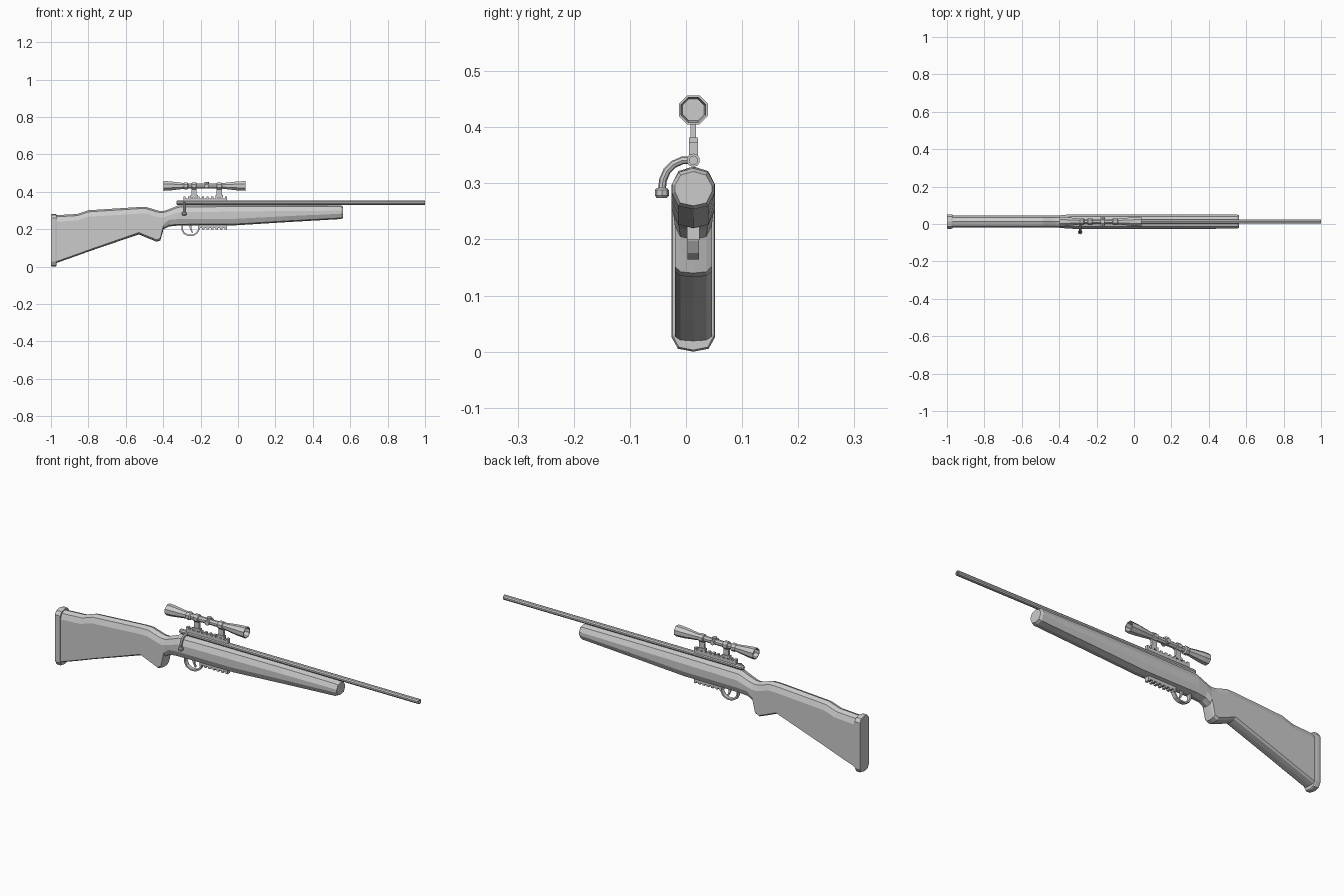
import bpy, bmesh
from math import sin, cos, pi
from mathutils import Vector

if "Cube" in bpy.data.objects:
    bpy.data.objects.remove(bpy.data.objects["Cube"])

CY = 0.013  # centre plane of the rifle


def make(name, bm):
    bmesh.ops.recalc_face_normals(bm, faces=bm.faces)
    me = bpy.data.meshes.new(name)
    bm.to_mesh(me)
    bm.free()
    ob = bpy.data.objects.new(name, me)
    bpy.context.collection.objects.link(ob)
    return ob


def loft(name, rings, closed=False):
    bm = bmesh.new()
    vs = [[bm.verts.new(p) for p in r] for r in rings]
    n = len(vs[0])
    pairs = list(zip(vs, vs[1:])) + ([(vs[-1], vs[0])] if closed else [])
    for a, b in pairs:
        for i in range(n):
            j = (i + 1) % n
            bm.faces.new((a[i], a[j], b[j], b[i]))
    if not closed:
        bm.faces.new(vs[0])
        bm.faces.new(vs[-1])
    return make(name, bm)


def section(x, zb, zt, hw, ct, cb, apex=0.25, base=0.2):
    # ten-sided stock section with chamfered shoulders
    half = [(hw, zb + cb), (hw, zt - ct), (hw * .68, zt - ct * apex)]
    low = (hw * .7, zb + cb * base)
    right = [low] + half
    pts = [(0, zb)] + right + [(0, zt)] + [(-y, z) for y, z in reversed(right)]
    return [(x, CY + y, z) for y, z in pts]


def turned(name, profile, z, sides=8):
    return loft(name, [[(x, CY + r * cos(2 * pi * (i + .5) / sides),
                         z + r * sin(2 * pi * (i + .5) / sides))
                        for i in range(sides)] for x, r in profile])


def tube(name, pts, r, sides=8):
    pts = [Vector(p) for p in pts]
    rings = []
    for i, p in enumerate(pts):
        d = (pts[min(i + 1, len(pts) - 1)] - pts[max(i - 1, 0)]).normalized()
        u = Vector((1, 0, 0))
        v = d.cross(u)
        rings.append([p + r * (cos(2 * pi * k / sides) * u + sin(2 * pi * k / sides) * v)
                      for k in range(sides)])
    return loft(name, rings)


def box(name, x0, x1, z0, z1, hw):
    return loft(name, [[(x, CY - hw, z0), (x, CY + hw, z0), (x, CY + hw, z1), (x, CY - hw, z1)]
                       for x in (x0, x1)])


def plate(name, outline, hw):
    return loft(name, [[(x, CY + y, z) for x, z in outline] for y in (-hw, hw)])


# Stock: butt, grip, wrist and fore-end in one loft
loft("stock", [section(*s) for s in [
    (-.98, .016, .274, .033, .035, .008),
    (-.86, .058, .281, .033, .035, .008),
    (-.80, .080, .301, .033, .035, .008),
    (-.53, .172, .318, .033, .035, .010),
    (-.49, .155, .318, .033, .035, .010),
    (-.435, .133, .301, .033, .035, .010),
    (-.415, .140, .297, .033, .035, .012),
    (-.398, .200, .297, .033, .034, .025),
    (-.37, .214, .306, .036, .034, .035),
    (-.32, .219, .326, .039, .036, .035),
    (-.02, .220, .330, .039, .036, .035),
    (.27, .238, .330, .039, .033, .032),
    (.55, .254, .327, .038, .028, .028),
    (.562, .260, .321, .033, .025, .025)]])

# Butt pad with softened rim
loft("butt_pad", [section(*s) for s in [
    (-1.0, .003, .279, .037, .022, .026),
    (-.995, 0, .281, .039, .022, .026),
    (-.976, 0, .281, .039, .022, .026),
    (-.971, .003, .279, .037, .022, .026)]])

# Barrel with open muzzle, and bolt housing
turned("barrel", [(-.33, .008), (-.325, .012), (1.0, .012), (1.0, .0075), (.95, .0075)], .341, 10)

# Bolt handle with knob
bx = -.288
tube("bolt_handle", [(bx, CY, .341), (bx, -.006, .341), (bx, -.022, .334), (bx, -.034, .322),
                     (bx, -.041, .306), (bx, -.043, .288)], .007)
loft("bolt_knob", [[(bx + r * cos(pi * k / 4), -.043 + r * sin(pi * k / 4), z) for k in range(8)]
                   for z, r in ((.274, .009), (.278, .0125), (.288, .0125), (.292, .009))])

# Scope body: two hollow bells joined by a thin tube with collars
turned("scope", [(-.375, .021), (-.398, .024), (-.398, .028), (-.37, .027), (-.29, .017),
                 (-.285, .020), (-.27, .020), (-.265, .014), (-.10, .014), (-.085, .016),
                 (-.01, .025), (.04, .028), (.04, .024), (.015, .021)], .431)
for i, x in enumerate((-.235, -.1)):
    turned(f"scope_ring_{i}", [(x - .014, .016), (x - .011, .0195), (x + .011, .0195),
                               (x + .014, .016)], .431)
    box(f"scope_post_{i}", x - .014, x + .014, .37, .42, .005)
    box(f"scope_foot_{i}", x - .02, x + .02, .37, .382, .008)
# Adjustment turrets: top and side
loft("turret_top", [[(-.168 + .012 * cos(pi * k / 4), CY + .012 * sin(pi * k / 4), z)
                     for k in range(8)] for z in (.431, .453)])
loft("turret_side", [[(-.168 + .012 * cos(pi * k / 4), y, .431 + .012 * sin(pi * k / 4))
                      for k in range(8)] for y in (CY - .021, CY + .021)])


# Toothed rails above the receiver and below the stock
def rail(name, x0, x1, zbase, ztooth, back, hw, n):
    pts = [(x0, back), (x0, ztooth)]
    step = (x1 - x0) / (2 * n - 1)
    for i in range(1, 2 * n - 1):
        a, b = (ztooth, zbase) if i % 2 else (zbase, ztooth)
        pts += [(x0 + i * step, a), (x0 + i * step, b)]
    return plate(name, pts + [(x1, ztooth), (x1, back)], hw)


rail("top_rail", -.292, -.058, .365, .374, .345, .008, 10)
rail("lower_rail", -.215, -.06, .207, .199, .235, .011, 7)

# Trigger guard: closed strap loop
guard = [(-.303, .225), (-.303, .198), (-.292, .176), (-.270, .164), (-.240, .164),
         (-.218, .176), (-.205, .198), (-.205, .225)]
gx, gz = -.254, .205
inner = [(gx + (x - gx) * .84, gz + (z - gz) * .84) for x, z in reversed(guard)]
inner[0] = (inner[0][0], .225)
inner[-1] = (inner[-1][0], .225)
plate("trigger_guard", guard + inner, .010)

# Trigger blade
plate("trigger", [(-.262, .225), (-.257, .2), (-.246, .18), (-.241, .182),
                  (-.248, .202), (-.248, .225)], .004)
